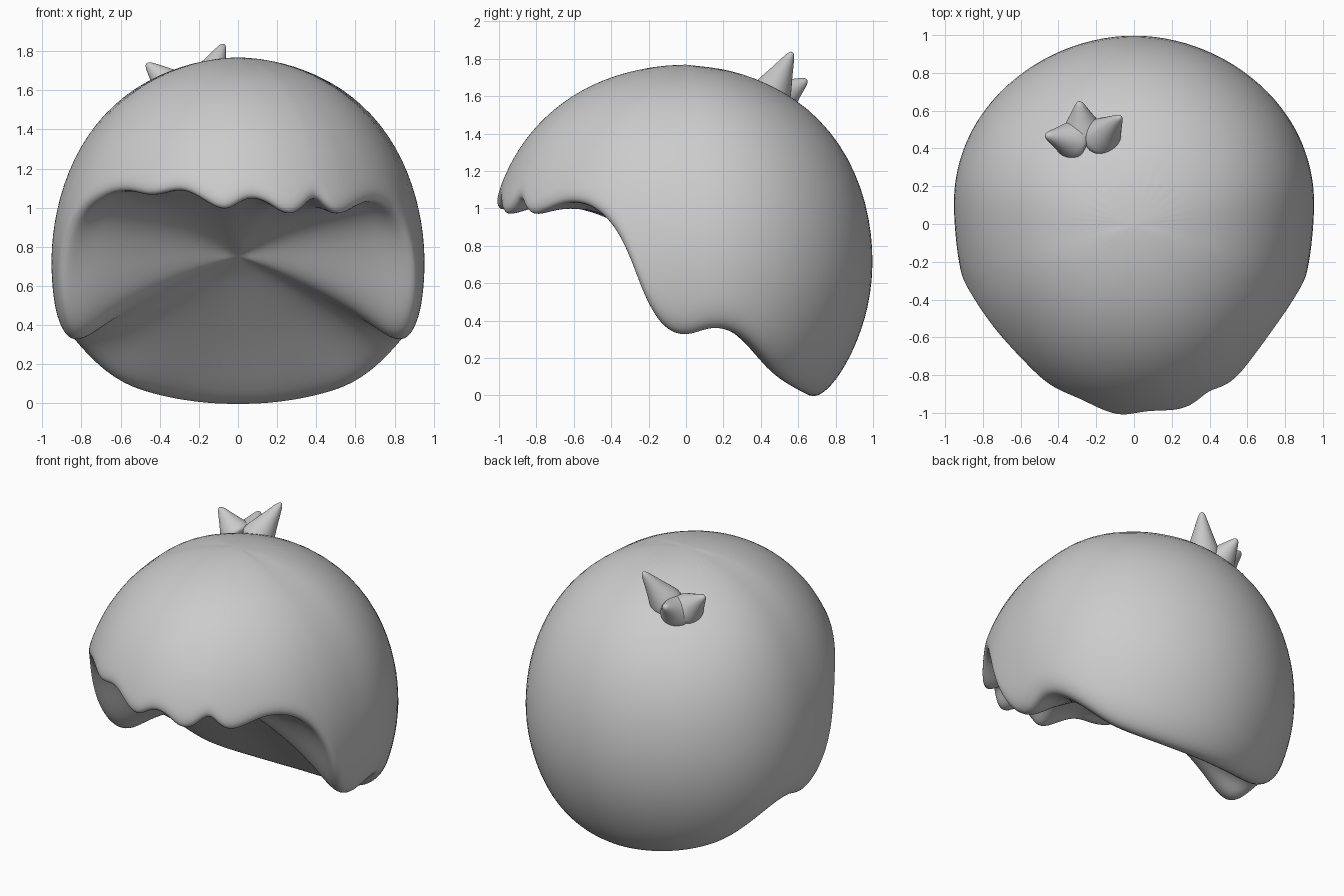
import bpy, bmesh
from math import sin, cos, pi, radians, acos
from mathutils import Vector

if "Cube" in bpy.data.objects:
    bpy.data.objects.remove(bpy.data.objects["Cube"])

CENTER_Z, WIDTH, FRONT, BACK, HEIGHT = 0.72, 0.955, 1.06, 1.02, 1.05

grey = bpy.data.materials.new("grey")
grey.diffuse_color = (0.55, 0.55, 0.55, 1)
grey.use_nodes = True
grey.node_tree.nodes["Principled BSDF"].inputs["Base Color"].default_value = grey.diffuse_color

# Hairline: (azimuth from the front in degrees, height)
fringe = [(-49, 1.07), (-40, 1.08), (-33, 1.05), (-27, 1.06), (-20, 1.09), (-13, 1.04),
          (-8, 0.99), (-3, 0.97), (3, 1.05), (10, 1.02), (14, 0.97), (18, 0.95),
          (22, 0.98), (27, 1.06), (31, 0.99), (35, 0.95), (40, 0.97), (49, 1.03)]
side = [(57, 1.02), (63, 0.97), (68.5, 0.88), (73, 0.73), (76, 0.58), (79, 0.45), (83, 0.35),
        (88, 0.31), (93, 0.32), (99, 0.36), (107, 0.34), (117, 0.23), (128, 0.10),
        (141, 0.04), (154, 0.005), (167, -0.015)]
hairline = fringe + side + [(180, -0.02)] + [(-a, z) for a, z in reversed(side)]


def skull(az, polar):
    """Point on the head ellipsoid, slightly fuller around the upper shoulders."""
    c, s = cos(az), sin(az)
    depth = FRONT if c > 0 else BACK
    full = 1 + (0.025 * sin(2 * polar) ** 2 if polar < pi / 2 else 0)
    y = -depth * sin(polar) * c
    x = WIDTH * sin(polar) * s
    x *= 1 + 0.12 * max(-c, 0) * abs(s) - 0.03 * max(c, 0)
    return Vector((x * full, y * full, CENTER_Z + HEIGHT * cos(polar) * full))


def make_object(name, bm):
    bmesh.ops.recalc_face_normals(bm, faces=bm.faces)
    mesh = bpy.data.meshes.new(name)
    bm.to_mesh(mesh)
    bm.free()
    mesh.materials.append(grey)
    for p in mesh.polygons:
        p.use_smooth = True
    obj = bpy.data.objects.new(name, mesh)
    bpy.context.collection.objects.link(obj)
    sub = obj.modifiers.new("smooth", 'SUBSURF')
    sub.levels = sub.render_levels = 2
    return obj


# Hair cap: rings from the crown down to the hairline
rings = [[] for _ in range(9)]
for deg, z in hairline:
    az = radians(deg)
    end = acos(max(-1, min(1, (z - CENTER_Z) / HEIGHT)))
    for ring, t in zip(rings, (0.12, 0.26, 0.4, 0.54, 0.68, 0.8, 0.9, 0.96)):
        ring.append(skull(az, end * t))
    rim = skull(az, end)
    rim.z = z
    rings[8].append(rim.lerp(Vector((0, 0, z)), 0.03))

# Underside: rings closing towards a shallow slanted hollow, relaxed as they go in
center = Vector((0, -0.08, 0.75))
for step, (t, rise) in enumerate(((0.10, 0.04), (0.22, 0.18), (0.40, 0.40), (0.60, 0.62), (0.82, 0.85))):
    ring = []
    for (deg, z), rim in zip(hairline, rings[8]):
        p = rim.lerp(center, t)
        p.z = rim.z + (center.z - rim.z) * rise
        p.z += 0.13 * sin(pi * t) * max(0, cos(radians(deg)))
        ring.append(p)
    n = len(ring)
    for _ in range(2 * step):
        ring = [(ring[i - 1] + 2 * ring[i] + ring[(i + 1) % n]) / 4 for i in range(n)]
    rings.append(ring)

bm = bmesh.new()
crown = bm.verts.new((0, 0, CENTER_Z + HEIGHT))
hollow = bm.verts.new(center)
loops = [[bm.verts.new(p) for p in ring] for ring in rings]
for i in range(len(hairline)):
    bm.faces.new((crown, loops[0][i - 1], loops[0][i]))
    bm.faces.new((hollow, loops[-1][i], loops[-1][i - 1]))
    for a, b in zip(loops, loops[1:]):
        bm.faces.new((a[i - 1], b[i - 1], b[i], a[i]))
make_object("hair_cap", bm)


def spike(name, base, tip, radii):
    """Round flared spike running from base to tip."""
    bm = bmesh.new()
    base, tip = Vector(base), Vector(tip)
    turn = (tip - base).to_track_quat('Z', 'Y')
    rings = []
    for i, r in enumerate(radii):
        c = base.lerp(tip, i / (len(radii) - 1))
        rings.append([bm.verts.new(c + turn @ Vector((r * cos(k * pi / 4), r * sin(k * pi / 4), 0)))
                      for k in range(8)])
    for a, b in zip(rings, rings[1:]):
        for k in range(8):
            bm.faces.new((a[k], a[k - 1], b[k - 1], b[k]))
    bm.faces.new(rings[0])
    bm.faces.new(rings[-1])
    make_object(name, bm)


# Crown tuft: three small spikes
flare = (0.13, 0.11, 0.075, 0.045, 0.015)
spike("tuft_left", (-0.30, 0.44, 1.58), (-0.47, 0.47, 1.74), flare)
spike("tuft_back", (-0.27, 0.47, 1.57), (-0.29, 0.65, 1.69), flare)
spike("tuft_right", (-0.19, 0.44, 1.58), (-0.07, 0.57, 1.84), flare)
